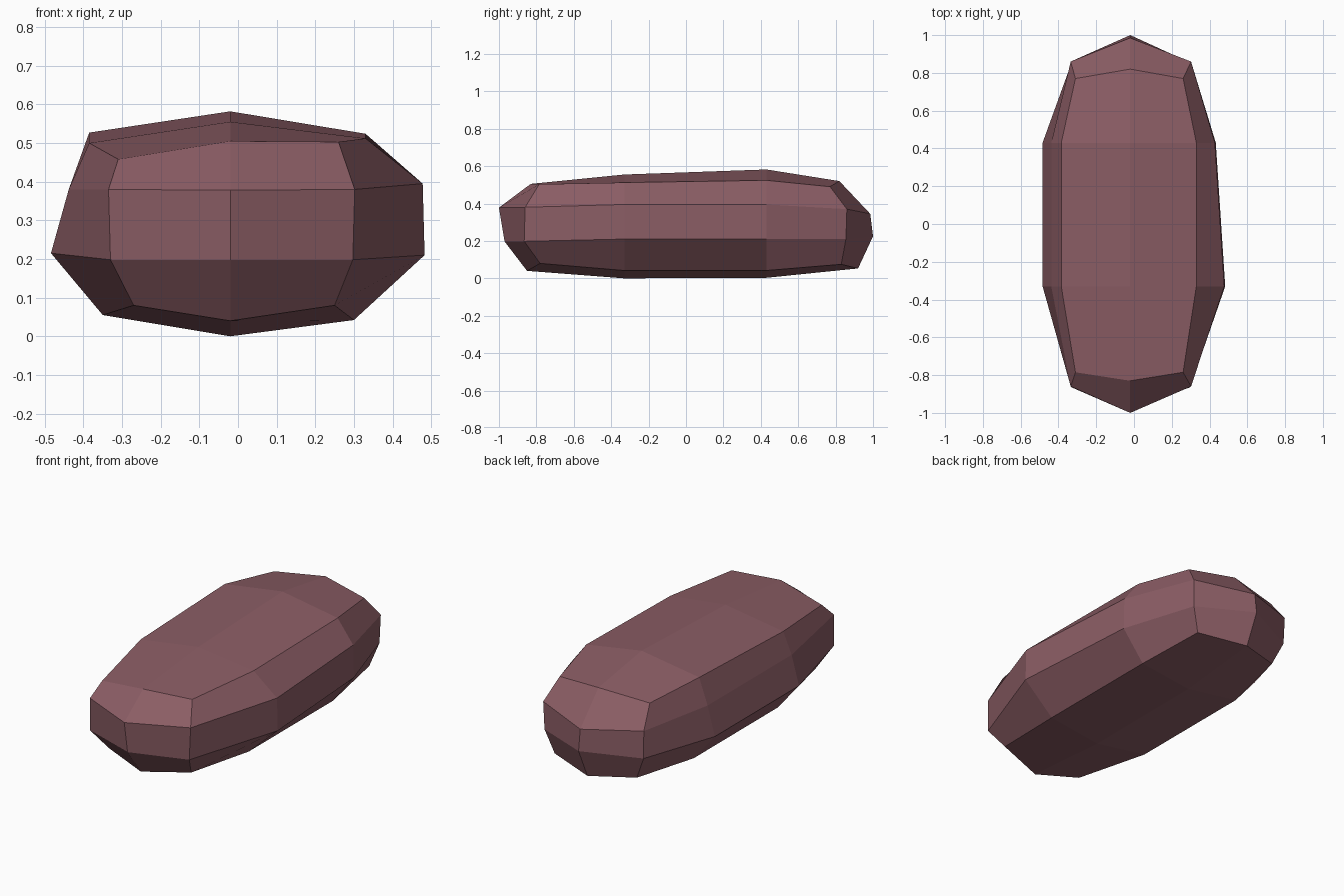
import bpy
import bmesh

default_cube = bpy.data.objects.get("Cube")
if default_cube:
    bpy.data.objects.remove(default_cube, do_unlink=True)

# One flat colour for the whole stone
stone = bpy.data.materials.new("dusty mauve stone")
stone.use_nodes = True
colour = (0.26, 0.11, 0.13, 1)
stone.diffuse_color = colour
stone.node_tree.nodes["Principled BSDF"].inputs["Base Color"].default_value = colour

CENTRE_X = -0.02
SIDE_FRONT, SIDE_BACK = -0.33, 0.43


def outline(bm, side_x, corner_x, corner_y, tip_y, side_z, corner_z, tip_z, taper=0.0):
    """Ten-sided plan outline, running from the front tip round by +x.
    Pairs are (left, right) for x and side_z, (front, back) for the others."""
    left, right = side_x
    c_left, c_right = corner_x
    z_left, z_right = side_z
    front, back = corner_y
    points = [
        (CENTRE_X, tip_y[0], tip_z[0]),
        (c_right, front, corner_z[0]),
        (right, SIDE_FRONT, z_right),
        (right - taper, SIDE_BACK, z_right),
        (c_right, back, corner_z[1]),
        (CENTRE_X, tip_y[1], tip_z[1]),
        (c_left, back, corner_z[1]),
        (left, SIDE_BACK, z_left),
        (left, SIDE_FRONT, z_left),
        (c_left, front, corner_z[0]),
    ]
    return [bm.verts.new(p) for p in points]


def cap(bm, ring, front_z, back_z):
    """Close an outline with a two-by-three patch along a centre ridge."""
    ridge = [ring[0],
             bm.verts.new((CENTRE_X, SIDE_FRONT, front_z)),
             bm.verts.new((CENTRE_X, SIDE_BACK, back_z)),
             ring[5]]
    right_edge = ring[1:5]
    left_edge = ring[:5:-1]
    for edge in (right_edge, left_edge):
        for i in range(len(ridge) - 1):
            bm.faces.new((ridge[i], edge[i], edge[i + 1], ridge[i + 1]))


bm = bmesh.new()

# Four outlines from the underside to the crown
underside = outline(bm, side_x=(-0.35, 0.3), corner_x=(-0.27, 0.25),
                    corner_y=(-0.78, 0.83), tip_y=(-0.85, 0.92),
                    side_z=(0.055, 0.042), corner_z=(0.08, 0.075), tip_z=(0.04, 0.053))
lower_belt = outline(bm, side_x=(-0.484, 0.483), corner_x=(-0.33, 0.297),
                     corner_y=(-0.865, 0.855), tip_y=(-0.97, 1.0),
                     side_z=(0.215, 0.21), corner_z=(0.198, 0.21), tip_z=(0.197, 0.225),
                     taper=0.05)
upper_belt = outline(bm, side_x=(-0.438, 0.478), corner_x=(-0.335, 0.302),
                     corner_y=(-0.86, 0.86), tip_y=(-1.0, 0.985),
                     side_z=(0.38, 0.395), corner_z=(0.38, 0.37), tip_z=(0.378, 0.345),
                     taper=0.05)
crown = outline(bm, side_x=(-0.385, 0.33), corner_x=(-0.31, 0.26),
                corner_y=(-0.785, 0.77), tip_y=(-0.83, 0.82),
                side_z=(0.515, 0.512), corner_z=(0.485, 0.49), tip_z=(0.505, 0.52))

# The crown dips at its front left corner and rises toward the back
crown[9].co.z -= 0.027
crown[1].co.z += 0.018
for back_side in (crown[3], crown[7]):
    back_side.co.z += 0.012
crown[8].co.z -= 0.015

# Walls between neighbouring outlines
rings = [underside, lower_belt, upper_belt, crown]
for low, high in zip(rings, rings[1:]):
    for i in range(len(low)):
        j = (i + 1) % len(low)
        bm.faces.new((low[i], low[j], high[j], high[i]))

# Ridged top and keeled bottom
cap(bm, crown, front_z=0.555, back_z=0.582)
cap(bm, underside, front_z=0.0, back_z=0.003)
bmesh.ops.recalc_face_normals(bm, faces=bm.faces[:])

mesh = bpy.data.meshes.new("stone")
bm.to_mesh(mesh)
bm.free()
mesh.materials.append(stone)
body = bpy.data.objects.new("stone", mesh)
bpy.context.collection.objects.link(body)
